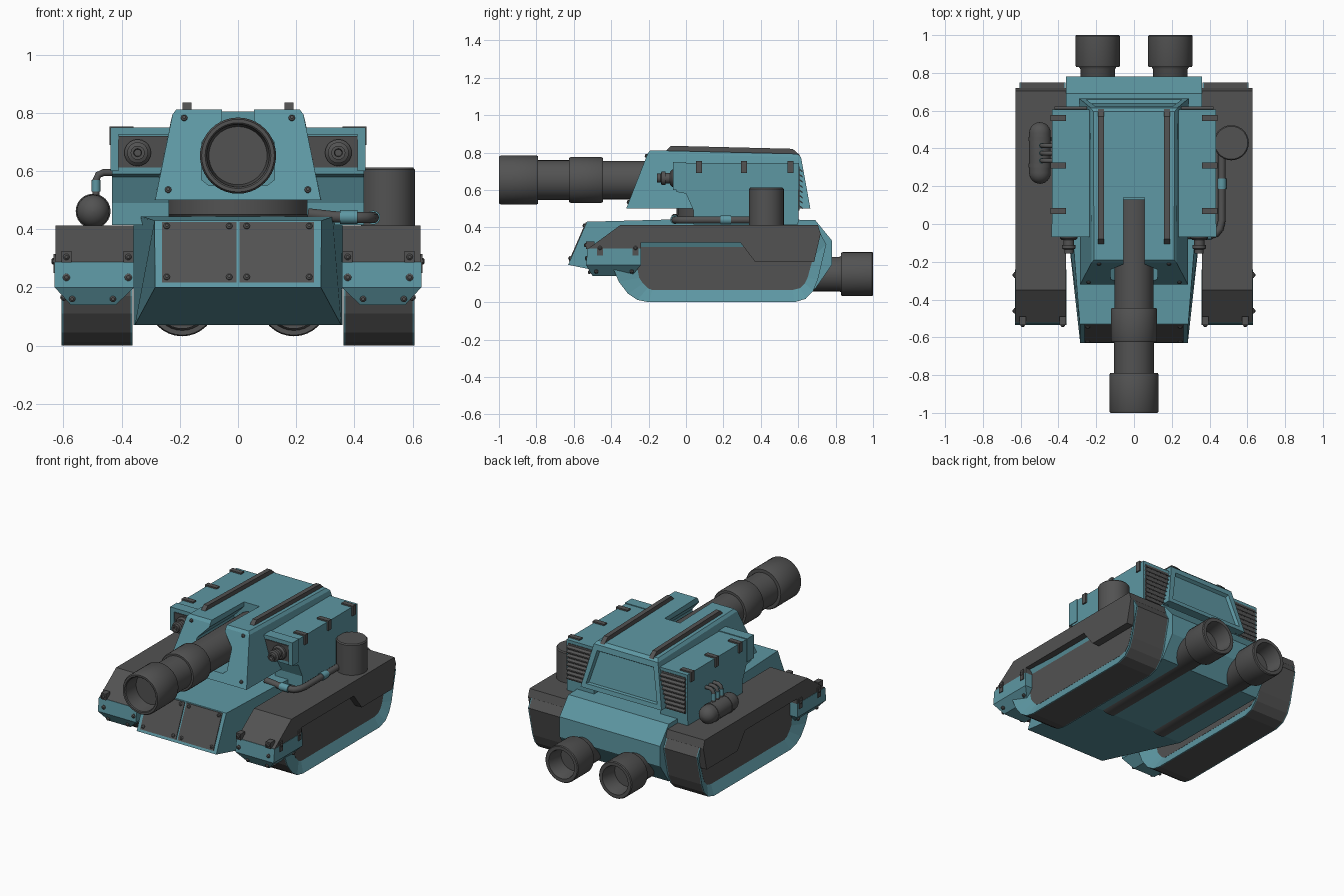
import bpy, bmesh
from math import sin, cos, pi, radians
from mathutils import Vector

if "Cube" in bpy.data.objects:
    bpy.data.objects.remove(bpy.data.objects["Cube"])

def material(name, c):
    m = bpy.data.materials.new(name)
    m.diffuse_color = (*c, 1)
    m.use_nodes = True
    m.node_tree.nodes["Principled BSDF"].inputs["Base Color"].default_value = m.diffuse_color
    return m
TEAL = material("teal_paint", (0.11, 0.31, 0.365))
DARK = material("dark_metal", (0.085, 0.085, 0.085))

def loft(name, loops, mat, cap0=True, cap1=True, smooth=False):
    """Bridge matching closed loops of points, optionally capping the ends."""
    bm = bmesh.new()
    rings = [[bm.verts.new(p) for p in lp] for lp in loops]
    n = len(rings[0])
    for a, b in zip(rings, rings[1:]):
        for i in range(n):
            j = (i + 1) % n
            bm.faces.new((a[i], a[j], b[j], b[i]))
    if cap0: bm.faces.new(rings[0])
    if cap1: bm.faces.new(rings[-1])
    bmesh.ops.recalc_face_normals(bm, faces=bm.faces)
    me = bpy.data.meshes.new(name)
    bm.to_mesh(me); bm.free()
    me.materials.append(mat)
    ob = bpy.data.objects.new(name, me)
    bpy.context.collection.objects.link(ob)
    if smooth:
        bpy.ops.object.select_all(action='DESELECT')
        ob.select_set(True); bpy.context.view_layer.objects.active = ob
        bpy.ops.object.shade_smooth_by_angle(angle=radians(35))
    return ob

def side_prism(name, prof, x0, x1, mat):
    return loft(name, [[(x, y, z) for y, z in prof] for x in (x0, x1)], mat)

def box(name, x, y, z, mat):
    return loft(name, [[(x[0], y[0], k), (x[1], y[0], k), (x[1], y[1], k), (x[0], y[1], k)] for k in z], mat)

def turned(name, origin, axis, prof, mat, n=32):
    """Lathe (distance, radius) pairs around an axis."""
    q = Vector((0, 0, 1)).rotation_difference(Vector(axis))
    o = Vector(origin)
    return loft(name, [[o + q @ Vector((r * cos(2*pi*i/n), r * sin(2*pi*i/n), d)) for i in range(n)]
                       for d, r in prof], mat, smooth=True)

def pipe(name, pts, r, mat):
    cu = bpy.data.curves.new(name, 'CURVE')
    cu.dimensions = '3D'; cu.bevel_depth = r; cu.bevel_resolution = 3; cu.use_fill_caps = True
    sp = cu.splines.new('POLY')
    sp.points.add(len(pts) - 1)
    for p, c in zip(sp.points, pts): p.co = (*c, 1)
    sp.use_smooth = True
    ob = bpy.data.objects.new(name, cu)
    bpy.context.collection.objects.link(ob)
    cu.materials.append(mat)
    bpy.ops.object.select_all(action='DESELECT')
    ob.select_set(True); bpy.context.view_layer.objects.active = ob
    bpy.ops.object.convert(target='MESH')

def bolt(name, p, axis, r=0.011):
    turned(name, p, axis, [(-0.005, r), (0.005, r), (0.01, r * 0.5)], DARK, 10)

# Hull: side profile with a half width at each point
hull = [(-.63, .2, .285), (-.53, .43, .287), (-.05, .443, .325), (.35, .443, .36), (.69, .44, .36),
        (.78, .33, .36), (.78, .2, .36), (.69, .07, .36), (0, .07, .355)]
loft("hull", [[(s * w, y, z) for y, z, w in hull] for s in (-1, 1)], TEAL)

# Two front armour plates lying on the sloped nose
def nose(z, out): return -.63 + (z - .2) / .23 * .10 - out
for s in (-1, 1):
    loft("front_plate", [[(s * x, nose(z, o), z) for x, z in ((.006, .217), (.262, .217), (.262, .425), (.006, .425))]
                         for o in (-.01, .005)], DARK)
    for x in (.03, .245):
        for z in (.235, .41):
            bolt("plate_bolt", (s * x, nose(z, .004), z), (0, -.92, .4))

# Tracks, fenders and their fittings
outer = [(-.40, .32), (-.385, .17), (-.36, .11), (-.31, .045), (-.26, .012), (-.2, 0), (.58, 0),
         (.64, .018), (.68, .06), (.705, .12), (.75, .31), (.70, .40)]
inner = [(-.26, .295), (-.26, .18), (-.25, .13), (-.23, .10), (-.205, .075), (-.18, .065), (.57, .065),
         (.61, .075), (.635, .10), (.65, .13), (.68, .24), (.66, .295)]
skirt = [(-.525, .285), (-.35, .413), (.705, .413), (.72, .365), (.685, .215), (.37, .215), (.29, .32),
         (-.24, .32), (-.24, .285)]
for s in (-1, 1):
    at = lambda x, pr: [(s * x, y, z) for y, z in pr]
    loft("track_belt", [at(.37, outer), at(.6, outer)], DARK, False, False)
    for a, b, c in ((.6, .607, .578), (.37, .363, .392)):
        loft("track_rim", [at(a, outer), at(b, outer), at(c, inner)], TEAL, False, False)
    loft("track_side_panel", [at(.391, inner), at(.579, inner)], DARK)
    side_prism("fender", skirt, s * .36, s * .628, DARK)
    loft("fender_nose", [[(s * x, y, z) for x, y in ((a, c), (b, c), (b, d), (a, d))]
         for z, a, b, c, d in ((.287, .357, .63, -.525, -.24), (.2, .357, .63, -.535, -.24),
                               (.14, .42, .575, -.5, -.29))], TEAL)
    for x in (.377, .59):
        box("front_clamp", (s * (x - .017), s * (x + .017)), (-.535, -.49), (.285, .325), DARK)
        bolt("clamp_bolt", (s * x, -.535, .305), (0, -1, 0))
        bolt("nose_bolt", (s * x, -.53, .235), (0, -1, 0), .013)
    for x in (.43, .57):
        bolt("nose_lower_bolt", (s * x, -.515, .16), (0, -1, 0))
    for y in (-.46, -.27):
        box("side_clamp", (s * .62, s * .635), (y - .015, y + .015), (.25, .315), DARK)
        bolt("side_clamp_bolt", (s * .632, y, .29), (s, 0, 0))
        bolt("nose_side_bolt", (s * .6, y - .02, .165), (s, 0, -.8))

# Turret ring
turned("turret_ring", (0, .2, .43), (0, 0, 1), [(0, .235), (.02, .25), (.08, .25)], DARK, 24)

# Turret body with inset rear panel, then a slot cut for the gun
turret = loft("turret", [
    [(-.285, -.32, .5), (.285, -.32, .5), (.29, .665, .5), (-.29, .665, .5)],
    [(-.225, -.205, .795), (.225, -.205, .795), (.23, .615, .775), (-.23, .615, .775)],
    [(-.212, -.19, .812), (.212, -.19, .812), (.215, .595, .793), (-.215, .595, .793)]], TEAL)
bm = bmesh.new(); bm.from_mesh(turret.data)
back = [max(bm.faces, key=lambda f: f.normal.y)]
bmesh.ops.inset_individual(bm, faces=back, thickness=.045)
bmesh.ops.inset_individual(bm, faces=back, thickness=.01, depth=-.02)
bm.to_mesh(turret.data); bm.free()
slot = [(.055, .9), (.055, .775), (.125, .7), (.125, .57), (.1, .55)]
slot += [(-x, z) for x, z in reversed(slot)]
cutter = loft("slot_cutter", [[(x, y, z) for x, z in slot] for y in (-.5, .14)], TEAL)
cutter.hide_render = True
mod = turret.modifiers.new("slot", 'BOOLEAN')
mod.operation = 'DIFFERENCE'; mod.object = cutter; mod.solver = 'EXACT'
bpy.context.view_layer.objects.active = turret
bpy.ops.object.modifier_apply(modifier="slot")
bpy.data.objects.remove(cutter)

# Main gun with hollow muzzle
turned("main_gun", (0, 0, .653), (0, 1, 0), [
    (-.9, .1), (-.995, .108), (-1, .113), (-1, .125), (-.99, .131), (-.8, .131), (-.79, .126), (-.79, .106),
    (-.625, .106), (-.625, .118), (-.615, .123), (-.455, .123), (-.445, .118), (-.445, .103), (.13, .103)], DARK, 40)

# Turret sides: equipment boxes, lamps, clamps, louvres, rails
pod = [(-.06, .745), (-.05, .59), (0, .58), (.04, .49), (.04, .415), (.6, .415), (.605, .745)]
for s in (-1, 1):
    side_prism("side_box", pod, s * .238, s * .433, TEAL)
    box("box_shoulder", (s * .2, s * .25), (-.05, .6), (.6, .745), TEAL)
    side_prism("lamp_panel", [(-.066, .72), (-.055, .612), (0, .612), (0, .72)], s * .235, s * .41, DARK)
    box("box_top_lip", (s * .22, s * .438), (-.07, .0), (.725, .75), TEAL)
    box("box_side_lip", (s * .41, s * .438), (-.07, .0), (.6, .75), TEAL)
    turned("lamp", (s * .345, 0, .663), (0, -1, 0), [(0, .046), (.075, .046), (.085, .036), (.085, .028),
           (.11, .028), (.11, .036), (.13, .036), (.135, .024), (.155, .024), (.155, .014), (.14, .012)], DARK, 20)
    for y in (.07, .31, .56):
        box("box_clamp_top", (s * .36, s * .442), (y - .016, y + .016), (.735, .754), DARK)
        box("box_clamp_side", (s * .425, s * .442), (y - .016, y + .016), (.69, .754), DARK)
    box("louvre_backing", (s * .25, s * .42), (.59, .608), (.49, .725), DARK)
    for i in range(8):
        z = .505 + i * .028
        side_prism("louvre_slat", [(.6, z + .018), (.6, z + .01), (.622, z - .006), (.622, z + .002)],
                   s * .25, s * .422, DARK)
    side_prism("roof_rail", [(-.115, .80), (-.08, .836), (.57, .82), (.61, .785)], s * .16, s * .19, DARK)
    for x, z in ((.185, .782), (.24, .535)):
        bolt("turret_bolt", (s * x, -.32 + (z - .5) * .39, z), (0, -.93, .36))

# Rear exhausts running forward under the hull
for s in (-1, 1):
    turned("exhaust", (s * .192, 0, .15), (0, 1, 0), [
        (0, .092), (.82, .092), (.83, .098), (.83, .114), (.84, .118), (.995, .118), (1, .113),
        (1, .092), (.99, .088), (.89, .08)], DARK, 32)

# Right fender: upright tank and bent hose
turned("fuel_tank", (.515, .43, .4), (0, 0, 1), [(0, .093), (.205, .093), (.212, .087)], DARK, 28)
pipe("right_hose", [(.465, .4, .44), (.465, .02, .44), (.455, -.025, .44), (.435, -.05, .44), (.40, -.06, .44),
                    (.33, -.06, .443), (.24, -.06, .453)], .02, DARK)
turned("right_hose_collar", (.465, .185, .44), (0, 1, 0), [(0, .024), (.055, .024)], TEAL, 16)
turned("front_hose_collar", (.35, -.06, .442), (1, 0, 0), [(0, .024), (.06, .024)], TEAL, 16)

# Left fender: gas bottle with three feed pipes
r, c = .057, []
c += [(.27 - r * cos(a * pi / 12), max(r * sin(a * pi / 12), .002)) for a in range(7)]
c += [(.482 + r * sin(a * pi / 12), max(r * cos(a * pi / 12), .002)) for a in range(7)]
turned("gas_bottle", (-.498, 0, .462), (0, 1, 0), c, DARK, 24)
for y in (.3, .44):
    turned("bottle_band", (-.498, y, .462), (0, 1, 0), [(0, .06), (.02, .06)], DARK, 24)
for y in (.335, .375, .415):
    pipe("feed_pipe", [(-.488, y, .5), (-.488, y, .57), (-.48, y, .587), (-.462, y, .595), (-.42, y, .595)], .012, DARK)
    turned("feed_collar", (-.488, y, .53), (0, 0, 1), [(0, .015), (.04, .015)], TEAL, 12)
